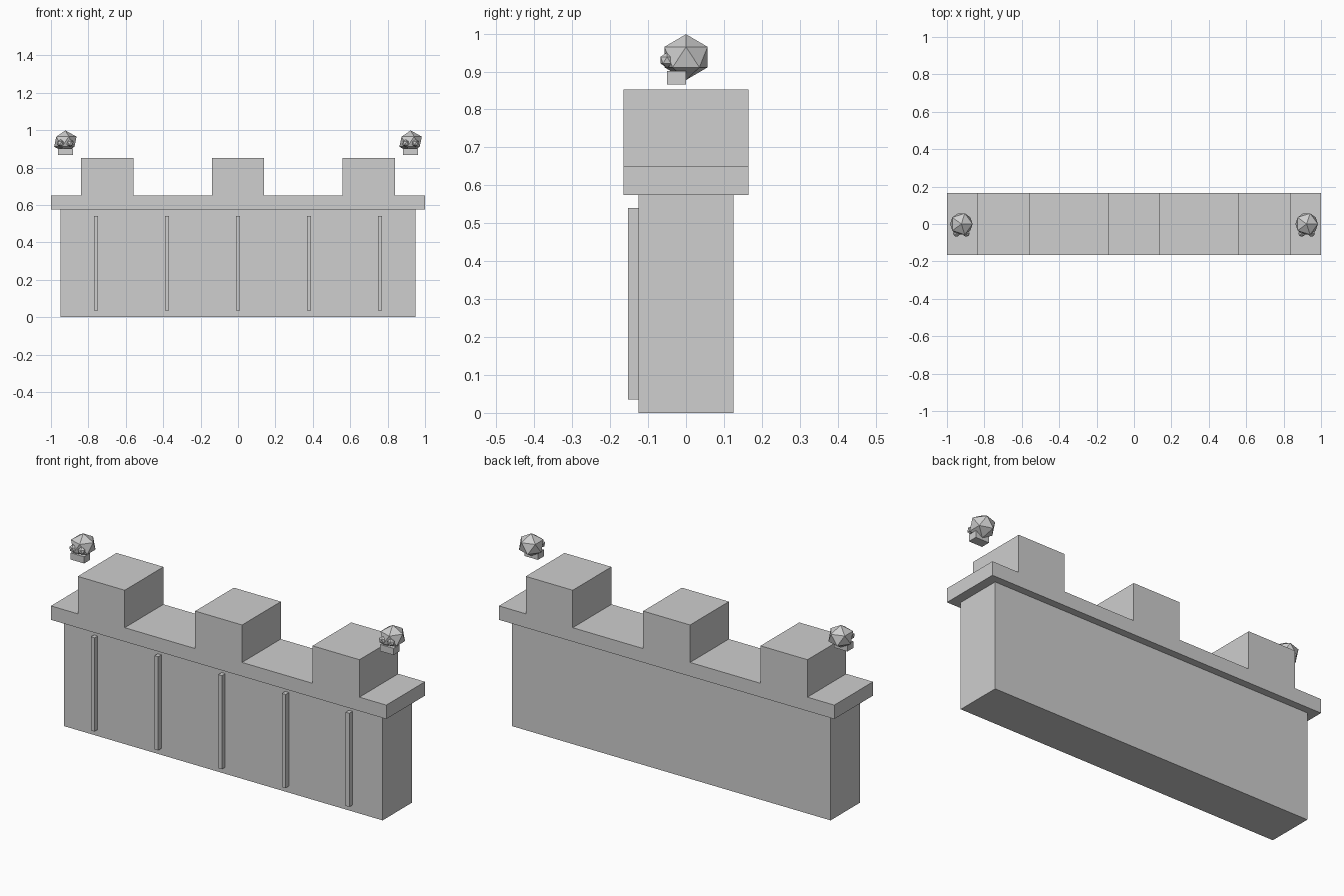
import bpy
import bmesh
from mathutils import Matrix

cube = bpy.data.objects.get("Cube")
if cube:
    bpy.data.objects.remove(cube, do_unlink=True)

# One stone grey for everything
stone = bpy.data.materials.new("stone grey")
stone.use_nodes = True
GREY = (0.62, 0.62, 0.62, 1)
stone.diffuse_color = GREY
stone.node_tree.nodes["Principled BSDF"].inputs["Base Color"].default_value = GREY


def finish(name, bm):
    bmesh.ops.recalc_face_normals(bm, faces=bm.faces)
    mesh = bpy.data.meshes.new(name)
    bm.to_mesh(mesh)
    bm.free()
    mesh.materials.append(stone)
    obj = bpy.data.objects.new(name, mesh)
    bpy.context.collection.objects.link(obj)
    return obj


def box(name, low, high):
    bm = bmesh.new()
    size = [b - a for a, b in zip(low, high)]
    centre = [(a + b) / 2 for a, b in zip(low, high)]
    bmesh.ops.create_cube(bm, size=1, matrix=Matrix.LocRotScale(centre, None, size))
    return finish(name, bm)


def ball(name, centre, radius, squash=1.0):
    bm = bmesh.new()
    scale = (radius, radius, radius * squash)
    bmesh.ops.create_icosphere(bm, subdivisions=1, radius=1,
                               matrix=Matrix.LocRotScale(centre, None, scale))
    return finish(name, bm)


# Wall body
box("wall_body", (-0.95, -0.125, 0), (0.95, 0.125, 0.575))

# Battlement: stepped outline extruded through the depth
BASE, LEDGE, TOP, DEPTH = 0.575, 0.65, 0.852, 0.165
outline = [(1, BASE), (-1, BASE), (-1, LEDGE)]
for x in (-0.7, 0, 0.7):
    outline += [(x - 0.14, LEDGE), (x - 0.14, TOP), (x + 0.14, TOP), (x + 0.14, LEDGE)]
outline.append((1, LEDGE))
bm = bmesh.new()
face = bm.faces.new([bm.verts.new((x, -DEPTH, z)) for x, z in outline])
extruded = bmesh.ops.extrude_face_region(bm, geom=[face])
moved = [v for v in extruded["geom"] if isinstance(v, bmesh.types.BMVert)]
bmesh.ops.translate(bm, verts=moved, vec=(0, 2 * DEPTH, 0))
finish("battlement", bm)

# Thin upright ribs on the front
for i in range(5):
    x = (i - 2) * 0.38
    box(f"front_rib_{i + 1}", (x - 0.011, -0.153, 0.035), (x + 0.011, -0.12, 0.54))

# Skulls floating above both ends
for side, x in (("right", -0.923), ("left", 0.923)):
    ball(f"{side}_skull", (x, 0, 0.938), 0.067, 0.9)
    box(f"{side}_jaw", (x - 0.04, -0.05, 0.866), (x + 0.04, 0, 0.902))
    for eye, offset in (("right", -0.026), ("left", 0.026)):
        ball(f"{side}_skull_{eye}_eye", (x + offset, -0.05, 0.93), 0.02)
